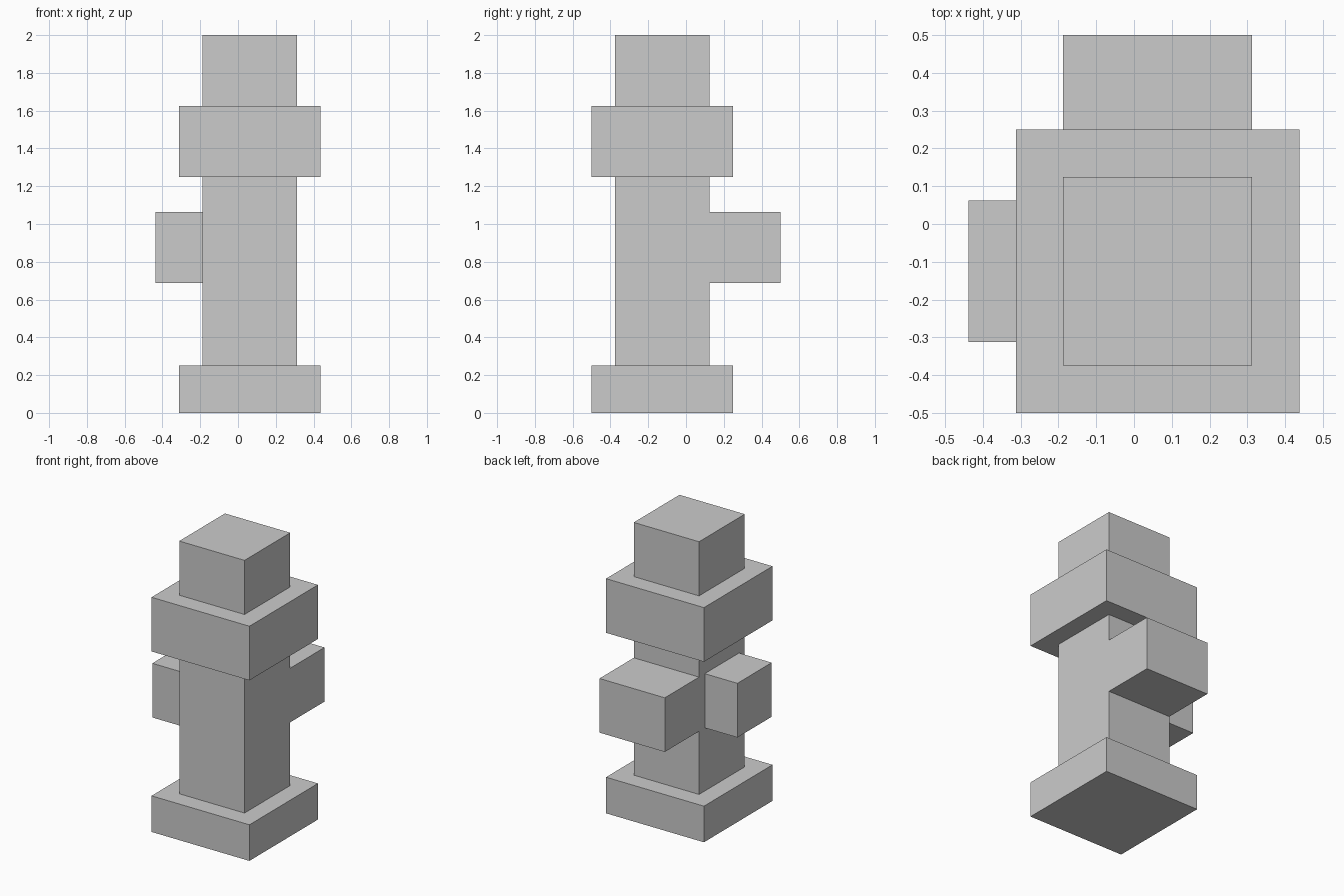
import bpy, bmesh

if "Cube" in bpy.data.objects:
    bpy.data.objects.remove(bpy.data.objects["Cube"])


def add_object(name, bm):
    bmesh.ops.recalc_face_normals(bm, faces=bm.faces)
    mesh = bpy.data.meshes.new(name)
    bm.to_mesh(mesh)
    bm.free()
    obj = bpy.data.objects.new(name, mesh)
    bpy.context.collection.objects.link(obj)
    return obj


def prism(name, x0, x1, profile):
    """Extrude a (y, z) outline along x from x0 to x1."""
    bm = bmesh.new()
    face = bm.faces.new([bm.verts.new((x0, y, z)) for y, z in profile])
    side = bmesh.ops.extrude_face_region(bm, geom=[face])
    verts = [g for g in side["geom"] if isinstance(g, bmesh.types.BMVert)]
    bmesh.ops.translate(bm, verts=verts, vec=(x1 - x0, 0, 0))
    return add_object(name, bm)


def box(name, x, y, z):
    return prism(name, *x, [(y[0], z[0]), (y[1], z[0]), (y[1], z[1]), (y[0], z[1])])


WIDE_X, WIDE_Y = (-0.3125, 0.4375), (-0.5, 0.25)
SHAFT_X, SHAFT_Y = (-0.1875, 0.3125), (-0.375, 0.125)
ARM_Z = (0.6875, 1.0625)

# Wide base slab and collar
box("base", WIDE_X, WIDE_Y, (0, 0.25))
box("collar", WIDE_X, WIDE_Y, (1.25, 1.625))

# Shaft with the rear arm, flush on both sides
front, back = SHAFT_Y
prism("shaft_with_rear_arm", *SHAFT_X, [
    (front, 0.25), (back, 0.25), (back, ARM_Z[0]), (0.5, ARM_Z[0]),
    (0.5, ARM_Z[1]), (back, ARM_Z[1]), (back, 1.25), (front, 1.25)])

# Top block above the collar
box("top_block", SHAFT_X, SHAFT_Y, (1.625, 2))

# Narrower arm on the left
box("left_arm", (-0.4375, SHAFT_X[0]), (-0.3125, 0.0625), ARM_Z)
